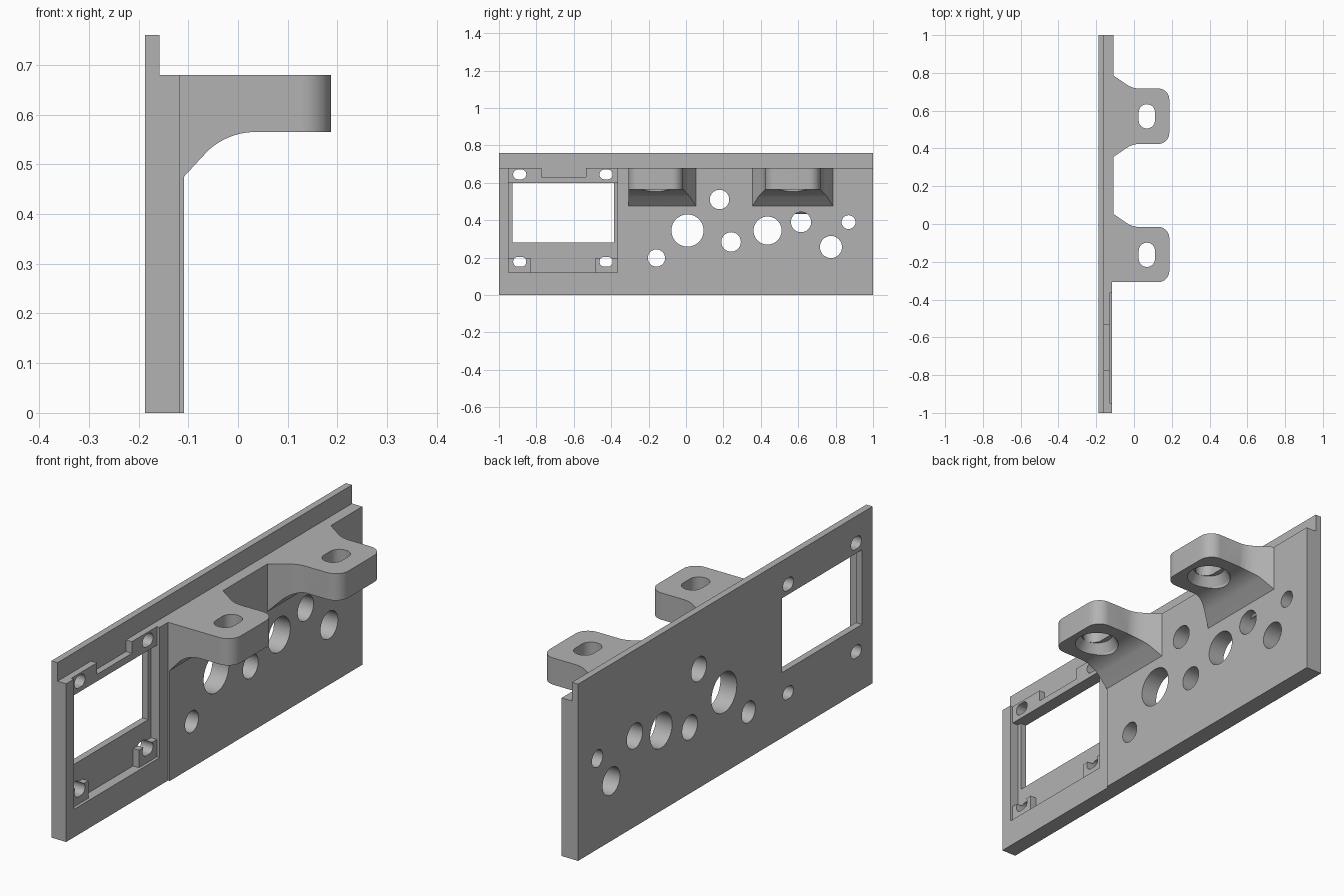
import bpy, bmesh, math
from mathutils import Vector

if "Cube" in bpy.data.objects:
    bpy.data.objects.remove(bpy.data.objects["Cube"])

grey = bpy.data.materials.new("mid grey")
grey.diffuse_color = (0.45, 0.45, 0.45, 1)
grey.use_nodes = True
grey.node_tree.nodes["Principled BSDF"].inputs["Base Color"].default_value = grey.diffuse_color


def prism(name, pts, axis, lo, hi):
    """Extrude a 2D outline along an axis (x: pts are y,z; y: x,z; z: x,y)."""
    place = {"x": lambda a, b, h: (h, a, b),
             "y": lambda a, b, h: (a, h, b),
             "z": lambda a, b, h: (a, b, h)}[axis]
    bm = bmesh.new()
    face = bm.faces.new([bm.verts.new(place(a, b, lo)) for a, b in pts])
    ext = bmesh.ops.extrude_face_region(bm, geom=[face])
    move = Vector(place(0, 0, hi - lo))
    bmesh.ops.translate(bm, vec=move,
                        verts=[v for v in ext["geom"] if isinstance(v, bmesh.types.BMVert)])
    bmesh.ops.recalc_face_normals(bm, faces=bm.faces[:])
    mesh = bpy.data.meshes.new(name)
    bm.to_mesh(mesh)
    bm.free()
    mesh.materials.append(grey)
    obj = bpy.data.objects.new(name, mesh)
    bpy.context.collection.objects.link(obj)
    return obj


def rect(a0, a1, b0, b1):
    return [(a0, b0), (a1, b0), (a1, b1), (a0, b1)]


def arc(cx, cy, r, start, end, n=10):
    return [(cx + r * math.cos(math.radians(start + (end - start) * i / n)),
             cy + r * math.sin(math.radians(start + (end - start) * i / n)))
            for i in range(n + 1)]


def circle(cx, cy, r):
    return arc(cx, cy, r, 0, 360, 48)[:-1]


def rounded(cx, cy, hx, hy, r):
    pts = []
    for sx, sy, a in ((1, 1, 0), (-1, 1, 90), (-1, -1, 180), (1, -1, 270)):
        pts += arc(cx + sx * (hx - r), cy + sy * (hy - r), r, a, a + 90, 8)
    return pts


def combine(target, other, op):
    """Apply a boolean and discard the helper."""
    mod = target.modifiers.new("bool", "BOOLEAN")
    mod.object, mod.operation, mod.solver = other, op, "EXACT"
    bpy.context.view_layer.objects.active = target
    bpy.ops.object.modifier_apply(modifier=mod.name)
    bpy.data.objects.remove(other, do_unlink=True)


BACK, LIP, FRONT, STEP, POCKET = -0.187, -0.158, -0.109, -0.117, -0.13
SPLIT, TOP = -0.308, 0.68

# Stepped plate with thin upper lip
plate = prism("mounting_plate", [(BACK, -1), (STEP, -1), (STEP, SPLIT), (FRONT, SPLIT),
                                 (FRONT, 1), (BACK, 1)], "z", 0, 0.76)
combine(plate, prism("lip_cut", rect(LIP, 0.3, TOP, 0.9), "y", -1.1, 1.1), "DIFFERENCE")

# Shallow display recess, then deep floor leaving two corner bosses
combine(plate, prism("recess", rect(-0.948, -0.365, 0.12, 0.72), "x", POCKET, 0), "DIFFERENCE")
deep = [(-0.83, 0.12), (-0.487, 0.12), (-0.487, 0.195), (-0.365, 0.195),
        (-0.365, 0.6), (-0.948, 0.6), (-0.948, 0.195), (-0.83, 0.195)]
combine(plate, prism("deep_floor", deep, "x", LIP, 0), "DIFFERENCE")
combine(plate, prism("window", rect(-0.928, -0.385, 0.28, 0.6), "x", -0.3, 0), "DIFFERENCE")
combine(plate, prism("top_notch", rect(-0.772, -0.535, 0.63, TOP), "x", LIP, 0), "DIFFERENCE")

# Mounting slots around the display window
for y in (-0.889, -0.427):
    for z in (0.178, 0.645):
        combine(plate, prism("slot", rounded(y, z, 0.035, 0.026, 0.025), "x", -0.3, 0), "DIFFERENCE")

# Control holes
for y, z, r in ((-0.158, 0.198, 0.046), (0.008, 0.345, 0.086), (0.179, 0.511, 0.052),
                (0.241, 0.284, 0.052), (0.436, 0.345, 0.075), (0.615, 0.39, 0.054),
                (0.775, 0.257, 0.059), (0.869, 0.39, 0.037)):
    combine(plate, prism("hole", circle(y, z, r), "x", -0.3, 0), "DIFFERENCE")


def flare(y, s):
    """Root flare on one side of an arm, running from the tip to the plate."""
    return [(0.015, y), (-0.005, y + s * 0.004), (-0.025, y + s * 0.012), (-0.042, y + s * 0.022),
            (-0.06, y + s * 0.035), (FRONT, y + s * 0.068), (-0.15, y + s * 0.068)]


# Arms: plan outline intersected with the curved side profile
side = [(-0.15, TOP), (0.3, TOP), (0.3, 0.565)] + arc(0.035, 0.425, 0.14, 90, 133, 10) \
    + [(FRONT, 0.475), (-0.15, 0.434)]
for y0, y1, both in ((0.423, 0.718, True), (SPLIT, -0.015, False)):
    yc = 0.57 if both else -0.163
    low = flare(y0, -1)[::-1] if both else [(-0.15, y0)]
    plan = low + arc(0.127, y0 + 0.06, 0.06, -90, 0) + arc(0.127, y1 - 0.06, 0.06, 0, 90) \
        + flare(y1, 1)
    arm = prism("arm", plan, "z", 0.3, TOP)
    combine(arm, prism("arm_side", side, "y", -1, 1), "INTERSECT")
    # Slot with conical seat underneath
    combine(arm, prism("arm_slot", rounded(0.068, yc, 0.043, 0.064, 0.042), "z", 0.3, 0.8), "DIFFERENCE")
    seat = prism("seat", circle(0.068, yc, 0.09), "z", 0.4, 0.605)
    for v in seat.data.vertices:
        if v.co.z > 0.5:
            v.co.x = 0.068 + (v.co.x - 0.068) * 0.72
            v.co.y = yc + (v.co.y - yc) * 0.72
        else:
            v.co.z = 0.565
    bore = prism("bore", circle(0.068, yc, 0.09), "z", 0.4, 0.565)
    combine(arm, bore, "DIFFERENCE")
    combine(arm, seat, "DIFFERENCE")
    combine(plate, arm, "UNION")

bpy.ops.object.select_all(action="DESELECT")
plate.select_set(True)
bpy.context.view_layer.objects.active = plate
bpy.ops.object.shade_smooth_by_angle(angle=math.radians(25))
